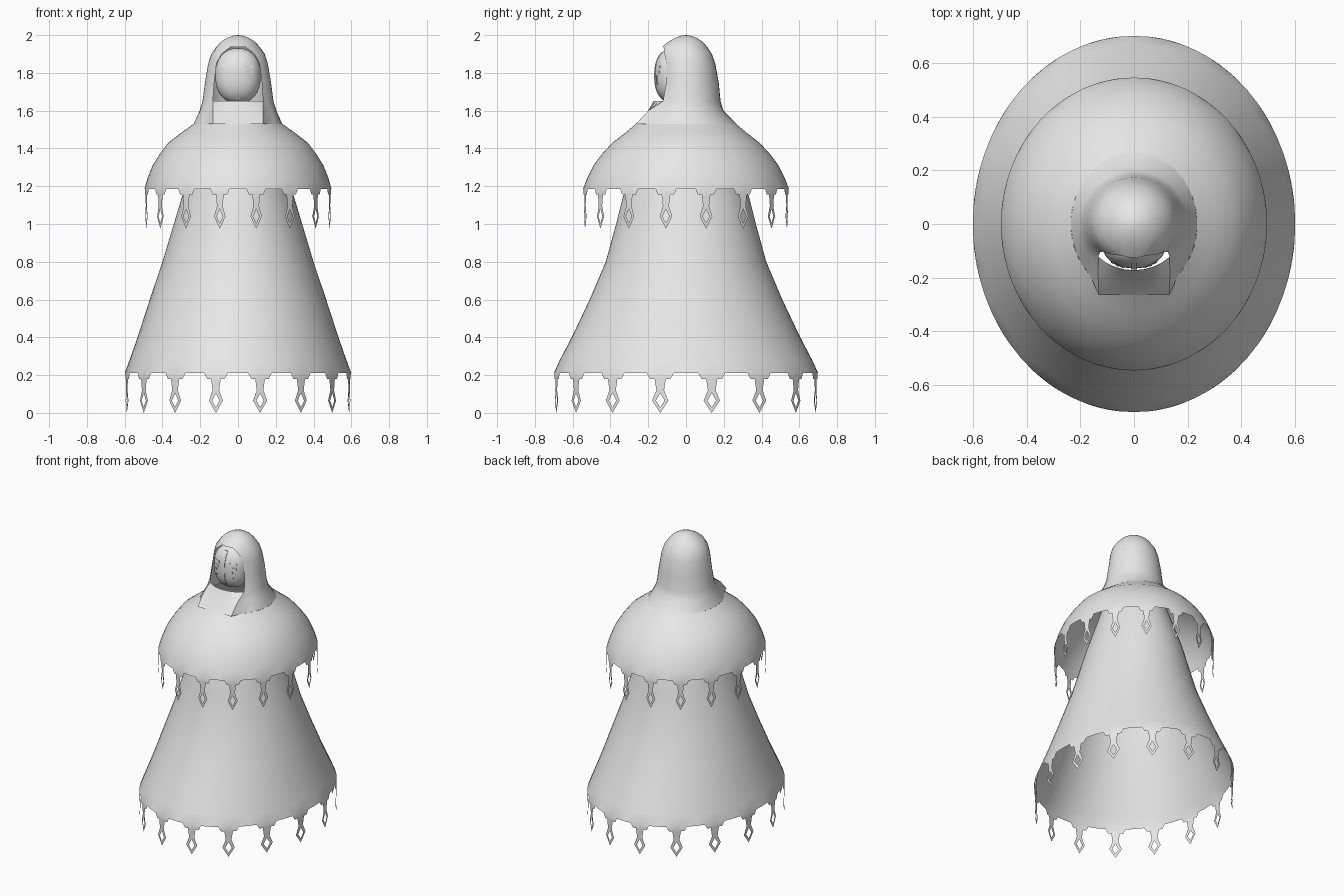
import bpy, bmesh
from math import sin, cos, pi, radians, sqrt

cube = bpy.data.objects.get("Cube")
if cube:
    bpy.data.objects.remove(cube)

grey = bpy.data.materials.new("plain_grey")
grey.use_nodes = True
grey.diffuse_color = (0.8, 0.8, 0.8, 1)
grey.node_tree.nodes["Principled BSDF"].inputs["Base Color"].default_value = (0.8, 0.8, 0.8, 1)


def finish(name, bm, angle=35):
    bmesh.ops.remove_doubles(bm, verts=bm.verts, dist=0.0002)
    bmesh.ops.recalc_face_normals(bm, faces=bm.faces)
    mesh = bpy.data.meshes.new(name)
    bm.to_mesh(mesh)
    bm.free()
    mesh.materials.append(grey)
    ob = bpy.data.objects.new(name, mesh)
    bpy.context.collection.objects.link(ob)
    bpy.ops.object.select_all(action='DESELECT')
    ob.select_set(True)
    bpy.context.view_layer.objects.active = ob
    bpy.ops.object.shade_smooth_by_angle(angle=radians(angle))
    return ob


def loft(bm, rows, closed, keep=lambda r, c: True):
    """Join rows of points with quads."""
    vs = [[bm.verts.new(p) for p in row] for row in rows]
    n = len(rows[0])
    for r in range(len(rows) - 1):
        for c in range(n if closed else n - 1):
            d = (c + 1) % n
            if keep(r, c):
                bm.faces.new((vs[r][c], vs[r][d], vs[r + 1][d], vs[r + 1][c]))


# Half of one hem pendant: (share of half period, height below the hem)
HALF = [
    [(0, 0), (.53, 0), (.4, -.03), (.22, -.03), (0, -.03)],
    [(0, -.03), (.22, -.03), (.15, -.09), (0, -.09)],
    [(0, -.09), (.15, -.09), (.32, -.145), (.17, -.145), (0, -.105)],
    [(.17, -.145), (.32, -.145), (0, -.21), (0, -.18)],
]
PENDANTS = 16
STEP = pi / PENDANTS


def draped_cloth(name, profile):
    """Oval open cloth with a pendant hem; profile runs up from the hem."""
    bm = bmesh.new()
    angles = []
    for i in range(PENDANTS):
        mid = (2 * i + 1) * STEP
        angles += [mid - .53 * STEP, mid, mid + .53 * STEP, mid + STEP]
    loft(bm, [[(rx * sin(a), -ry * cos(a), z) for a in angles]
              for z, rx, ry in profile], True)
    z0, rx, ry = profile[0]
    for i in range(PENDANTS):
        mid = (2 * i + 1) * STEP
        for side in (-1, 1):
            for poly in HALF:
                pts = [(mid + side * t * STEP, z0 + h) for t, h in poly]
                bm.faces.new([bm.verts.new((rx * sin(a), -ry * cos(a), z)) for a, z in pts])
    return finish(name, bm)


draped_cloth("robe", [(.21, .60, .70), (.28, .574, .668), (.40, .532, .605), (.60, .467, .51),
                      (.80, .40, .425), (1.0, .34, .37), (1.14, .298, .335), (1.45, .20, .22)])
draped_cloth("shoulder_cape", [(1.185, .495, .545), (1.24, .48, .525), (1.31, .452, .49),
                               (1.37, .415, .445), (1.43, .37, .39), (1.48, .305, .325),
                               (1.53, .235, .265)])

# Hood rows: height, half width, front reach, back reach, opening half angle
HOOD = [(1.53, .235, .265, .268, 34), (1.60, .203, .20, .198, 41), (1.65, .188, .172, .183, 45),
        (1.75, .175, .15, .173, 46), (1.85, .158, .148, .155, 46), (1.90, .142, .144, .137, 38),
        (1.938, .115, .126, .112, 20), (1.965, .09, .093, .088, 30), (1.985, .058, .058, .058, 40),
        (1.997, .025, .025, .025, 45), (2.0, .0001, .0001, .0001, 45)]
FRONT, REST = 8, 28
rows = []
for z, rx, yf, yb, deg in HOOD:
    w = radians(deg)
    angles = [-w + 2 * w * k / FRONT for k in range(FRONT)]
    angles += [w + (2 * pi - 2 * w) * k / REST for k in range(REST)]
    row = []
    for k, a in enumerate(angles):
        y = -cos(a) * (yf if cos(a) > 0 else yb)
        if z < 1.62 and k <= FRONT:      # flat collar panel
            y = -yf
        row.append((rx * sin(a), y, z))
    rows.append(row)
bm = bmesh.new()
loft(bm, rows, True, lambda r, c: not (2 <= r <= 5 and c < FRONT))
finish("hood", bm)


# Mask: front half of a rounded egg
MZ, MX, MH, MD, MY = 1.785, .12, .146, .09, -.075


def mask_y(x, z, lift=0):
    e = abs(x / MX) ** 2.2 + abs((z - MZ) / MH) ** 2.4
    return MY - MD * sqrt(max(0, 1 - e)) - lift


bm = bmesh.new()
rings, cols = 10, 32
rows = []
for r in range(rings + 1):
    s = sin(r / rings * pi / 2) + .0001
    row = []
    for c in range(cols):
        a = 2 * pi * c / cols
        ca, sa = cos(a), sin(a)
        k = (abs(ca) ** 2.2 + abs(sa) ** 2.4) ** (-1 / 2.3)
        x, z = MX * ca * k * min(s, 1), MZ + MH * sa * k * min(s, 1)
        row.append((x, MY if r == rings else mask_y(x, z), z))
    rows.append(row)
loft(bm, rows, True)
finish("mask", bm, 50)


def mask_plate(name, x0, x1, z0, z1, nz=1):
    """Thin raised plate that follows the mask."""
    bm = bmesh.new()
    rows = []
    for i in range(nz + 1):
        z = z0 + (z1 - z0) * i / nz
        rows.append([(x, mask_y(x, z, lift), z)
                     for x, lift in ((x0, -.003), (x0, .004), (x1, .004), (x1, -.003))])
    loft(bm, rows, True)
    for end in (rows[0], rows[-1]):
        bm.faces.new([bm.verts.new(p) for p in end])
    return finish(name, bm, 30)


mask_plate("mask_ridge", -.011, .011, 1.66, 1.91, 12)
for side, label in ((1, "left"), (-1, "right")):
    for part, a, b, lo, hi in (("brow", .035, .085, 1.825, 1.84),
                               ("eye", .04, .085, 1.798, 1.812),
                               ("cheek_mark", .055, .067, 1.735, 1.785)):
        x0, x1 = sorted((side * a, side * b))
        mask_plate(f"{label}_{part}", x0, x1, lo, hi)
